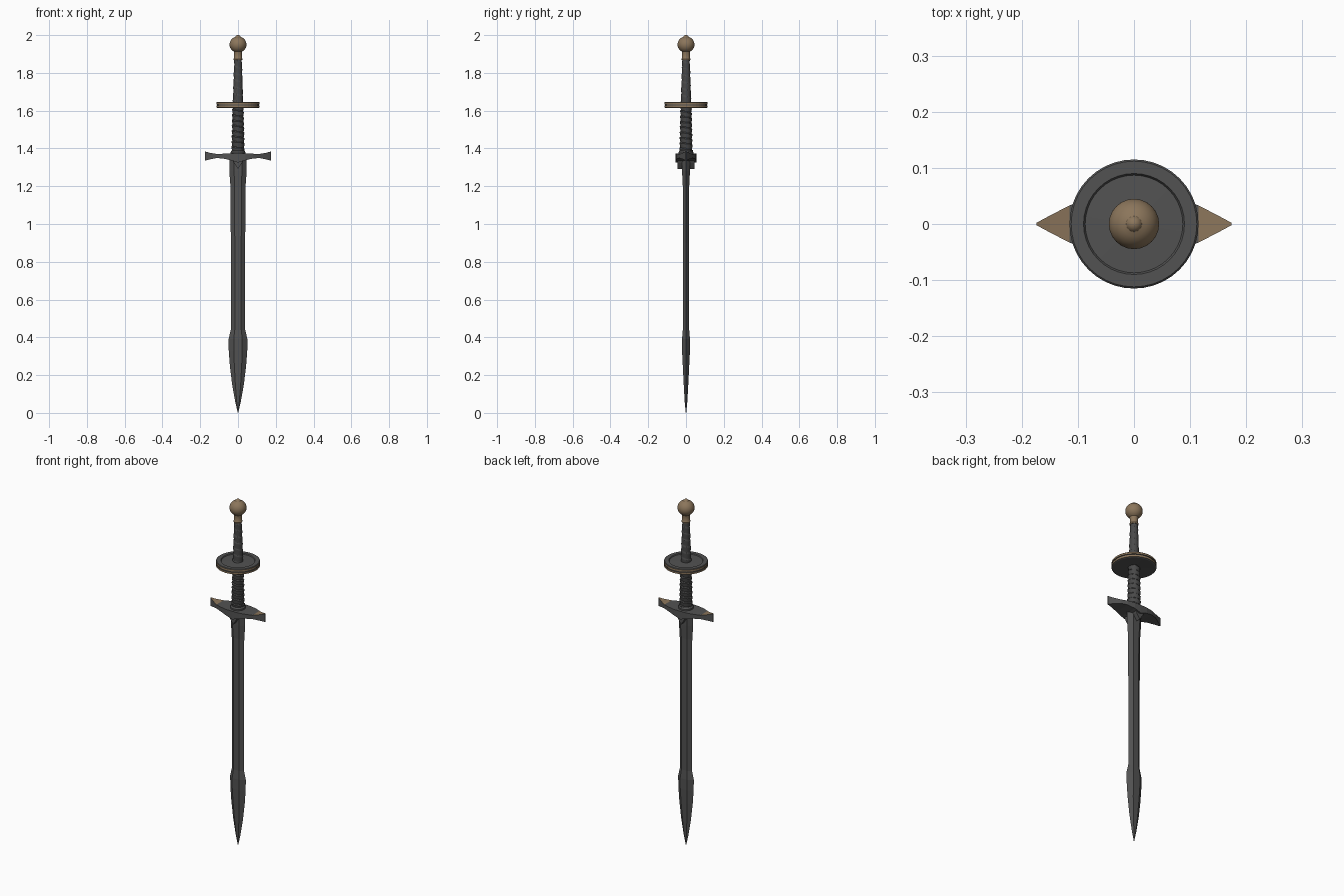
import bpy, bmesh, math

if "Cube" in bpy.data.objects:
    bpy.data.objects.remove(bpy.data.objects["Cube"])


def mat(name, rgb):
    m = bpy.data.materials.new(name)
    m.diffuse_color = (*rgb, 1)
    m.use_nodes = True
    m.node_tree.nodes["Principled BSDF"].inputs["Base Color"].default_value = m.diffuse_color
    return m


STEEL = mat("dark steel", (0.085, 0.085, 0.085))
GRIP = mat("charcoal leather", (0.068, 0.068, 0.068))
BRONZE = mat("dull bronze", (0.26, 0.18, 0.105))


def loft(name, rings, mats, rule=None, smooth=None):
    """Skin a list of equal-length point rings, with capped ends."""
    bm = bmesh.new()
    vs = [[bm.verts.new(p) for p in r] for r in rings]
    n = len(rings[0])
    for a, b in zip(vs, vs[1:]):
        for i in range(n):
            j = (i + 1) % n
            bm.faces.new((a[i], a[j], b[j], b[i]))
    bm.faces.new(vs[0][::-1])
    bm.faces.new(vs[-1])
    bmesh.ops.recalc_face_normals(bm, faces=bm.faces)
    bm.normal_update()
    if rule:
        for f in bm.faces:
            f.material_index = rule(f.calc_center_median(), f.normal)
    me = bpy.data.meshes.new(name)
    bm.to_mesh(me)
    bm.free()
    for m in mats:
        me.materials.append(m)
    ob = bpy.data.objects.new(name, me)
    bpy.context.collection.objects.link(ob)
    if smooth:
        bpy.ops.object.select_all(action='DESELECT')
        ob.select_set(True)
        bpy.context.view_layer.objects.active = ob
        bpy.ops.object.shade_smooth_by_angle(angle=math.radians(smooth))
    return ob


def lathe(name, profile, n, mats, rule=None, smooth=None):
    rings = [[(r * math.cos(2 * math.pi * i / n), r * math.sin(2 * math.pi * i / n), z)
              for i in range(n)] for r, z in profile]
    return loft(name, rings, mats, rule, smooth)


# Blade: flattened hexagonal section, leaf-shaped point (z, half width, half thickness)
blade = [(0.003, 0.001, 0.001), (0.06, 0.015, 0.007), (0.15, 0.031, 0.012),
         (0.25, 0.043, 0.017), (0.33, 0.049, 0.021), (0.39, 0.05, 0.021),
         (0.44, 0.038, 0.017), (0.9, 0.038, 0.016), (1.2, 0.040, 0.017),
         (1.28, 0.046, 0.021), (1.35, 0.046, 0.022)]
loft("blade", [[(w, 0, z), (0.45 * w, t, z), (-0.45 * w, t, z),
                (-w, 0, z), (-0.45 * w, -t, z), (0.45 * w, -t, z)]
               for z, w, t in blade], [STEEL])

# Crossguard: pointed lens from above, flared ends (x, half depth, bottom, top)
half = [(0.0, 0.055, 1.325, 1.372), (0.04, 0.054, 1.338, 1.372),
        (0.08, 0.046, 1.347, 1.372), (0.115, 0.033, 1.349, 1.371),
        (0.15, 0.015, 1.342, 1.377), (0.174, 0.002, 1.336, 1.384)]
guard = [(-x, d, a, b) for x, d, a, b in half[:0:-1]] + half
loft("crossguard", [[(x, -d, a), (x, d, a), (x, d, b), (x, -d, b)] for x, d, a, b in guard],
     [STEEL, BRONZE], lambda c, n: int(abs(c.x) > 0.115 and n.z > 0.5))

# Pointed plates over the blade root, front and back
for s, side in ((-1, "front"), (1, "back")):
    loft("root_plate_" + side,
         [[(-0.036, s * y, 1.372), (0.036, s * y, 1.372), (0.022, s * y, 1.325), (0, s * y, 1.292),
           (-0.022, s * y, 1.325)] for y in (0.016, 0.046)], [STEEL])

# Collar where the grip meets the guard
lathe("grip_collar", [(0.04, 1.365), (0.04, 1.38), (0.034, 1.388)], 20, [STEEL])


def wrapped_grip(name, z0, z1, r0, r1, pitch, amp):
    """Tapered handle with a spiral strap relief."""
    n, steps = 24, int((z1 - z0) / 0.004)
    rings = []
    for k in range(steps + 1):
        f = k / steps
        z = z0 + (z1 - z0) * f
        ring = []
        for i in range(n):
            phase = ((z - z0) / pitch + i / n) % 1
            r = r0 + (r1 - r0) * f + amp * (phase - 0.7)
            a = 2 * math.pi * i / n
            ring.append((r * math.cos(a), r * math.sin(a), z))
        rings.append(ring)
    loft(name, rings, [GRIP], smooth=35)


wrapped_grip("lower_grip", 1.37, 1.62, 0.035, 0.030, 0.028, 0.006)
wrapped_grip("upper_grip", 1.64, 1.88, 0.028, 0.020, 0.036, 0.003)

# Round hand disc: bronze rim with a dark groove, shallow step on top
disc = [(0.03, 1.616), (0.108, 1.614), (0.115, 1.617), (0.115, 1.627), (0.111, 1.628),
        (0.111, 1.632), (0.115, 1.633), (0.115, 1.643), (0.112, 1.646), (0.09, 1.646),
        (0.087, 1.641), (0.03, 1.643)]
lathe("hand_disc", disc, 40, [STEEL, BRONZE],
      lambda c, n: int(abs(n.z) < 0.3 and math.hypot(c.x, c.y) > 0.112))

# Pommel: neck, ball and small top nub
ball = [(0.022, 1.868), (0.024, 1.874), (0.021, 1.88), (0.021, 1.905)]
for k in range(13):
    a = math.radians(-60 + 11 * k)
    ball.append((0.045 * math.cos(a), 1.95 + 0.043 * math.sin(a)))
ball += [(0.012, 1.994), (0.008, 1.998), (0.002, 2.0)]
lathe("pommel", ball, 24, [BRONZE], smooth=35)

# Rest the tip on the ground
for ob in bpy.data.objects:
    if ob.name == "blade":
        for v in ob.data.vertices:
            if v.co.z < 0.01:
                v.co.z = 0
